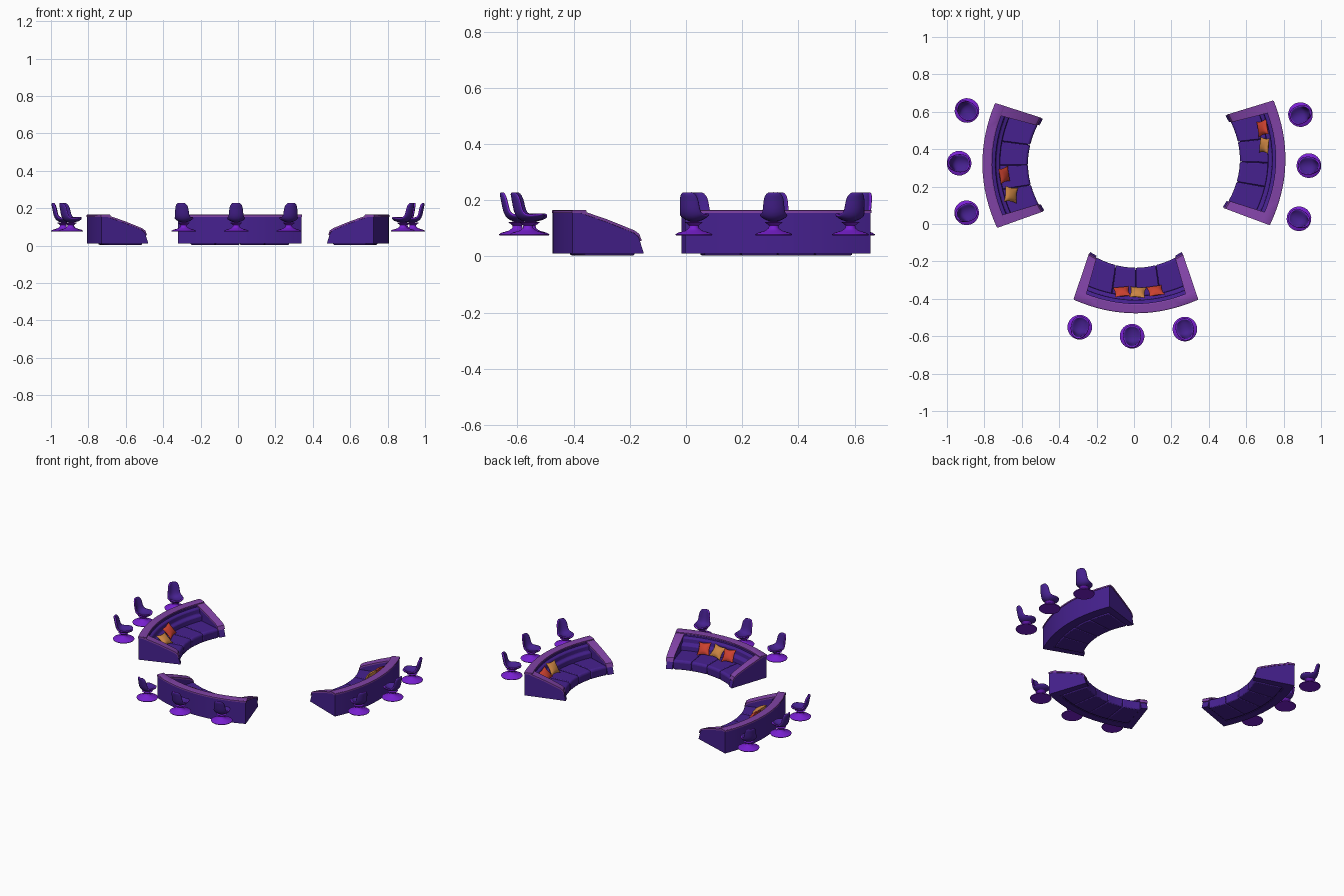
import bpy, bmesh, math
from mathutils import Matrix, Vector

if "Cube" in bpy.data.objects:
    bpy.data.objects.remove(bpy.data.objects["Cube"])

def mat(name, c):
    m = bpy.data.materials.new(name)
    m.diffuse_color = (*c, 1)
    m.use_nodes = True
    m.node_tree.nodes["Principled BSDF"].inputs["Base Color"].default_value = m.diffuse_color
    return m

INDIGO = mat("indigo_fabric", (.061, .015, .275))
TRIM = mat("lilac_trim", (.216, .055, .376))
VIOLET = mat("bright_violet", (.19, .014, .64))
RED = mat("red_cushion", (.60, .053, .028))
ORANGE = mat("orange_cushion", (.60, .235, .055))

def make(name, verts, faces, mats, M, smooth=None):
    me = bpy.data.meshes.new(name)
    me.from_pydata(verts, [], faces)
    bm = bmesh.new()
    bm.from_mesh(me)
    bmesh.ops.remove_doubles(bm, verts=bm.verts, dist=1e-5)
    bmesh.ops.recalc_face_normals(bm, faces=bm.faces)
    bm.to_mesh(me)
    bm.free()
    ob = bpy.data.objects.new(name, me)
    bpy.context.collection.objects.link(ob)
    ob.matrix_world = M
    for m in mats:
        me.materials.append(m)
    if smooth:
        bpy.ops.object.select_all(action='DESELECT')
        ob.select_set(True)
        bpy.context.view_layer.objects.active = ob
        bpy.ops.object.shade_smooth_by_angle(angle=math.radians(smooth))
    return ob

def bevel(ob, w, seg=2):
    b = ob.modifiers.new("bevel", 'BEVEL')
    b.width, b.segments = w, seg
    b.limit_method, b.angle_limit = 'ANGLE', math.radians(35)

# curved sofa space: u runs along the sofa (-1..1), v from back (0) to front (1)
def sofa_point(u, v, z):
    return ((.33 - .085 * v) * u, .072 * u * u + .25 * v + .003 * v * u * u, z)

def sweep(name, u0, u1, n, profile, m, M, smooth=30):
    k = len(profile)
    verts = [sofa_point(u0 + (u1 - u0) * i / n, v, z) for i in range(n + 1) for v, z in profile]
    faces = [(i * k + j, i * k + (j + 1) % k, (i + 1) * k + (j + 1) % k, (i + 1) * k + j)
             for i in range(n) for j in range(k)]
    faces += [tuple(range(k)), tuple(range(n * k, n * k + k))]
    return make(name, verts, faces, [m], M, smooth)

def pillow(name, m, M, size=.043, thick=.017, n=8):
    verts, faces = [], []
    for side in (1, -1):
        o = len(verts)
        for i in range(n + 1):
            for j in range(n + 1):
                a, b = 2 * i / n - 1, 2 * j / n - 1
                h = thick * ((1 - a * a) * (1 - b * b)) ** .5
                verts.append((size * a * (1 - .16 * (1 - b * b)), size * b * (1 - .16 * (1 - a * a)), side * h))
        faces += [(o + i * (n + 1) + j, o + (i + 1) * (n + 1) + j,
                   o + (i + 1) * (n + 1) + j + 1, o + i * (n + 1) + j + 1)
                  for i in range(n) for j in range(n)]
    make(name, verts, faces, [m], M, 60)

def sofa(tag, x, y, deg, pillows):
    M = Matrix.Translation((x, y, 0)) @ Matrix.Rotation(math.radians(deg), 4, 'Z')
    # outer back, its top rail and stepped back padding
    sweep(tag + "_back", -1, 1, 16, [(0, .01), (.2, .01), (.2, .155), (0, .155)], INDIGO, M)
    sweep(tag + "_back_rail", -1.005, 1.005, 16,
          [(-.01, .154), (.19, .154), (.19, .163), (.17, .166), (.01, .166), (-.01, .163)], TRIM, M)
    p = sweep(tag + "_back_padding", -.87, .87, 16,
              [(.15, .05), (.37, .05), (.36, .098), (.28, .106), (.27, .138), (.15, .148)], INDIGO, M)
    bevel(p, .005)
    # arms with sloping rails
    top = [(0, .155), (.1, .155), (.5, .12), (.86, .083), (.92, .07), (.945, .055)]
    for s, side in ((-1, "left"), (1, "right")):
        sweep(f"{tag}_{side}_arm", .86 * s, s, 1, [(0, .01), (1, .01)] + top[::-1], INDIGO, M)
        rail = [(v + (.012 if v > .9 else 0), z + .010) for v, z in top[:-1]] + [(.965, .056)]
        sweep(f"{tag}_{side}_arm_rail", .845 * s, 1.01 * s, 1, top + rail[::-1], TRIM, M)
    # seat base and four seat cushions
    sweep(tag + "_seat_base", -.87, .87, 12, [(.15, .012), (.92, .012), (.92, .045), (.15, .045)], INDIGO, M)
    for i in range(4):
        a = -.86 + .43 * i
        c = sweep(f"{tag}_seat_cushion_{i + 1}", a + .004, a + .426, 3,
                  [(.25, .004), (.955, .004), (.965, .055), (.93, .066), (.25, .066)], INDIGO, M)
        bevel(c, .005)
    # scatter cushions leaning on the back
    for i, (m, px, py, pz, lean, spin) in enumerate(pillows):
        P = (M @ Matrix.Translation((px, py, pz)) @ Matrix.Rotation(math.radians(-lean), 4, 'X')
             @ Matrix.Rotation(math.radians(spin), 4, 'Z'))
        pillow(f"{tag}_pillow_{i + 1}", m, P)

sofa("front_sofa", .01, -.475, 0,
     [(RED, -.075, .113, .105, 52, 8), (ORANGE, .01, .11, .107, 48, -6), (RED, .105, .118, .105, 52, 12)])
sofa("left_sofa", -.808, .312, -89.1,
     [(RED, .052, .113, .108, 52, 12), (ORANGE, .157, .148, .1, 36, -8)])
sofa("right_sofa", .807, .325, 88.3,
     [(RED, .185, .125, .11, 50, 15), (ORANGE, .092, .113, .118, 55, -5)])

# chair pedestal profile (radius, z) and shell spine (y, z, half width)
FOOT = [(0, .075), (.064, .075), (.066, .079), (.055, .085), (.03, .092),
        (.018, .101), (.017, .11), (.032, .122), (0, .126)]
SPINE = [(.057, .146, .022), (.050, .137, .040), (.024, .129, .049), (-.010, .127, .049), (-.034, .137, .044),
         (-.046, .160, .038), (-.051, .190, .037), (-.056, .215, .032), (-.059, .228, .017)]

def chair(tag, x, y, deg):
    M = Matrix.Translation((x, y, 0)) @ Matrix.Rotation(math.radians(deg), 4, 'Z')
    n, k = 24, len(FOOT)
    verts = [(r * math.cos(2 * math.pi * i / n), r * math.sin(2 * math.pi * i / n), z)
             for i in range(n) for r, z in FOOT]
    faces = [(i * k + j, (i + 1) % n * k + j, (i + 1) % n * k + j + 1, i * k + j + 1)
             for i in range(n) for j in range(k - 1)]
    make(tag + "_pedestal", verts, faces, [VIOLET], M, 50)
    # curved one-piece shell with a bright rim
    verts, w = [], 7
    for i, (py, pz, hw) in enumerate(SPINE):
        a, b = SPINE[max(i - 1, 0)], SPINE[min(i + 1, len(SPINE) - 1)]
        t = Vector((b[0] - a[0], b[1] - a[1])).normalized()
        nrm = Vector((t.y, -t.x))
        for j in range(w):
            s = 2 * j / (w - 1) - 1
            curl = .45 * hw * s * s
            verts.append((hw * s, py + nrm.x * curl, pz + nrm.y * curl))
    faces = [(i * w + j, i * w + j + 1, (i + 1) * w + j + 1, (i + 1) * w + j)
             for i in range(len(SPINE) - 1) for j in range(w - 1)]
    ob = make(tag + "_shell", verts, faces, [INDIGO, VIOLET], M, 180)
    so = ob.modifiers.new("thickness", 'SOLIDIFY')
    so.thickness, so.offset, so.material_offset_rim = .012, 0, 1
    ob.modifiers.new("round", 'SUBSURF').levels = 1

for i, (x, y, deg) in enumerate([
        (-.29, -.552, -15), (-.01, -.6, 0), (.272, -.562, 14),
        (-.893, .607, -130), (-.935, .325, -92), (-.895, .06, -68),
        (.89, .585, 115), (.935, .312, 90), (.882, .028, 65)]):
    chair(f"chair_{i + 1}", x, y, deg)
